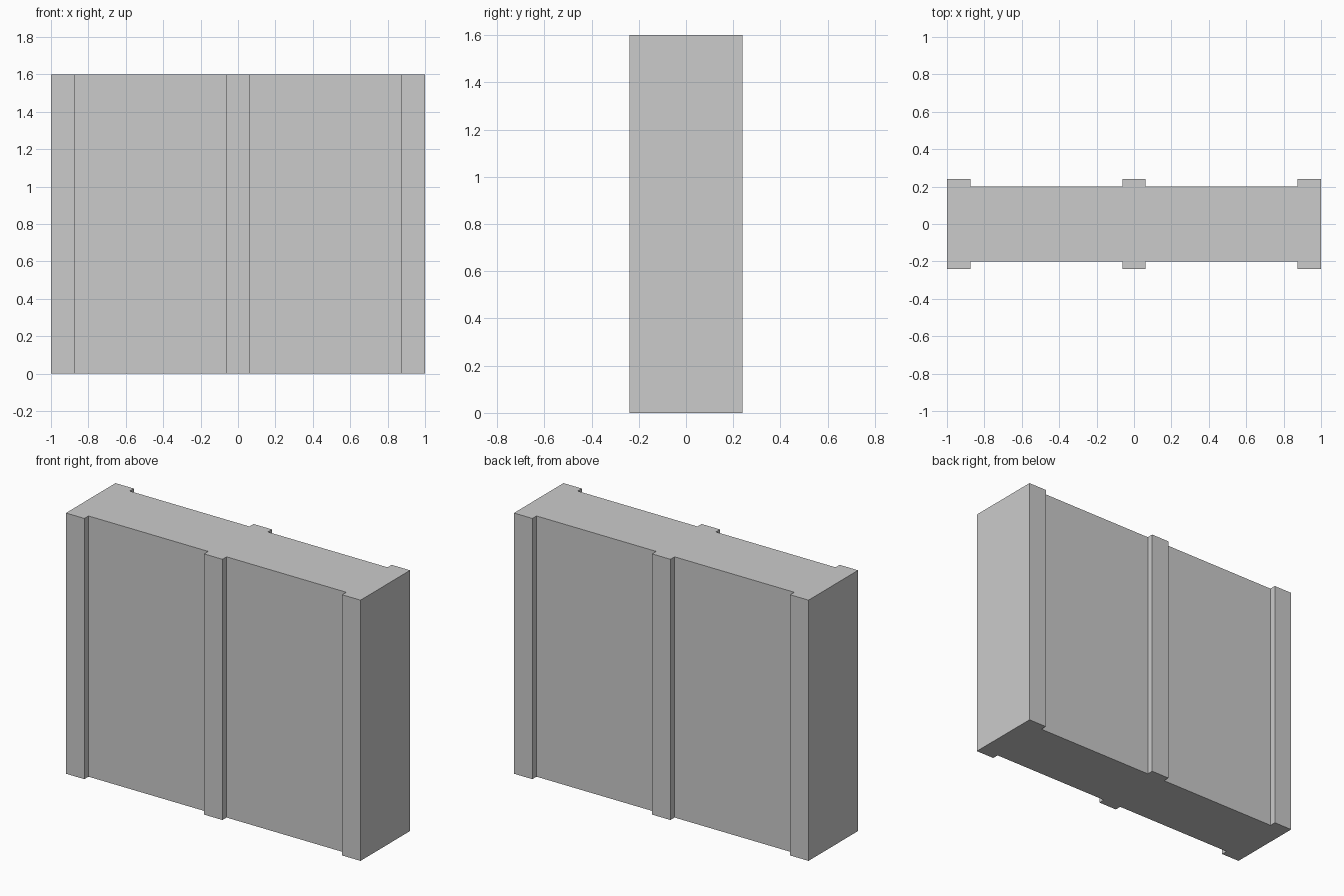
import bpy
import bmesh

if "Cube" in bpy.data.objects:
    bpy.data.objects.remove(bpy.data.objects["Cube"])

HEIGHT = 1.6
WALL_Y, PILASTER_Y = 0.2, 0.24

# Front edge of the plan: wall face stepping out at the end and middle pilasters
right_half = [(0.0625, PILASTER_Y), (0.0625, WALL_Y), (0.875, WALL_Y),
              (0.875, PILASTER_Y), (1.0, PILASTER_Y)]
front = [(-x, -y) for x, y in reversed(right_half)] + [(x, -y) for x, y in right_half]
# Back edge is the front turned half a circle
plan = front + [(-x, -y) for x, y in front]

# Wall block with pilasters: plan extruded to full height
bm = bmesh.new()
base = bm.faces.new([bm.verts.new((x, y, 0)) for x, y in plan])
extruded = bmesh.ops.extrude_face_region(bm, geom=[base], use_keep_orig=True)
top = [g for g in extruded["geom"] if isinstance(g, bmesh.types.BMVert)]
bmesh.ops.translate(bm, verts=top, vec=(0, 0, HEIGHT))
bmesh.ops.recalc_face_normals(bm, faces=bm.faces)

mesh = bpy.data.meshes.new("wall_with_pilasters")
bm.to_mesh(mesh)
bm.free()
wall = bpy.data.objects.new("wall_with_pilasters", mesh)
bpy.context.collection.objects.link(wall)
